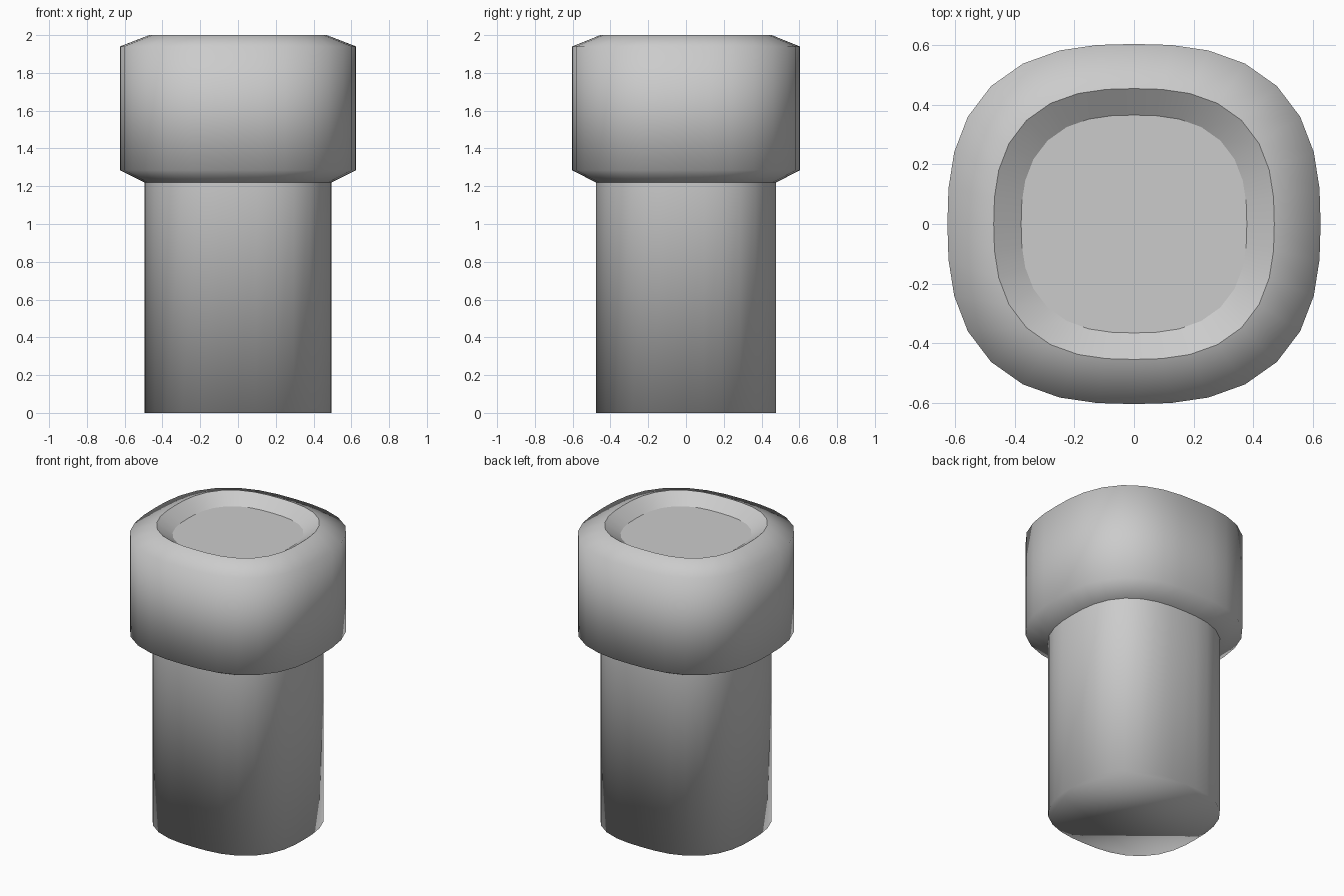
import bpy, bmesh
from math import cos, sin, pi

if "Cube" in bpy.data.objects:
    bpy.data.objects.remove(bpy.data.objects["Cube"])

SIDES = 32
POWER = 2.6      # squareness of the rounded-square section
ASPECT = 0.965   # depth relative to width

# (half width, height, sharp edge ring)
PROFILE = [
    (0.495, 0.0, False),    # foot of the shaft
    (0.495, 1.22, True),    # shaft meets head
    (0.625, 1.285, False),  # head lower shoulder
    (0.625, 1.94, False),   # head upper shoulder
    (0.47, 2.0, True),      # recess rim
    (0.378, 1.935, True),   # recess floor
]


def ring(bm, half, z):
    verts = []
    for i in range(SIDES):
        a = 2 * pi * i / SIDES
        c, s = cos(a), sin(a)
        r = half * (abs(c) ** POWER + abs(s) ** POWER) ** (-1 / POWER)
        verts.append(bm.verts.new((r * c, r * s * ASPECT, z)))
    return verts


# Loft the rounded-square rings into one closed peg
bm = bmesh.new()
rings = [ring(bm, h, z) for h, z, _ in PROFILE]
for low, high in zip(rings, rings[1:]):
    for i in range(SIDES):
        j = (i + 1) % SIDES
        bm.faces.new((low[i], low[j], high[j], high[i]))
bm.faces.new(rings[0][::-1])
bm.faces.new(rings[-1])

# Smooth everywhere, crisp only at the collar, rim and recess floor
for f in bm.faces:
    f.smooth = True
for verts, (_, _, sharp) in zip(rings, PROFILE):
    if sharp:
        for i in range(SIDES):
            bm.edges.get((verts[i], verts[(i + 1) % SIDES])).smooth = False

mesh = bpy.data.meshes.new("headed_peg")
bm.to_mesh(mesh)
bm.free()
bpy.context.collection.objects.link(bpy.data.objects.new("headed_peg", mesh))
